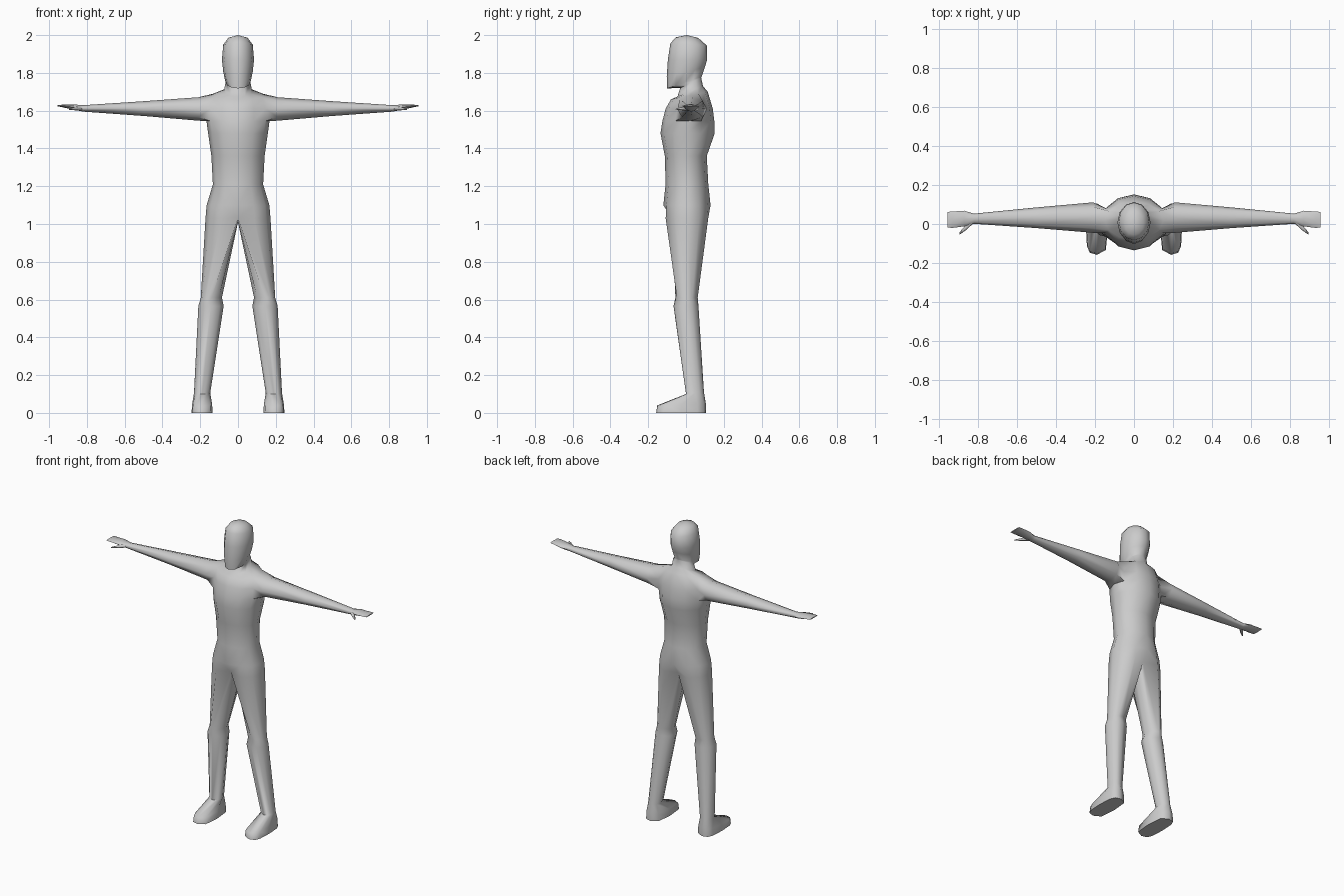
import bpy, bmesh
from math import sin, cos, radians, pi, copysign

cube = bpy.data.objects.get("Cube")
if cube:
    bpy.data.objects.remove(cube)

grey = bpy.data.materials.new("plain grey")
grey.use_nodes = True
colour = (0.6, 0.6, 0.6, 1)
grey.diffuse_color = colour
grey.node_tree.nodes["Principled BSDF"].inputs["Base Color"].default_value = colour

HALF = [0, 30, 60, 90, 120, 150, 180]      # front centre, round the side, to back centre
FULL = HALF + [225, 270, 315]              # the same, closed along the inside


def ring(bm, angles, zf, zb, w, yf, yb, cx=0, p=1):
    """Level or tilted oval: front/back heights, half width, front/back depth."""
    verts = []
    for a in angles:
        s, c = sin(radians(a)), cos(radians(a))
        s, c = (copysign(abs(v) ** p, v) if abs(v) > 1e-6 else 0 for v in (s, c))
        t = (1 - c) / 2
        verts.append(bm.verts.new((cx + w * s, yf + (yb - yf) * t, zf + (zb - zf) * t)))
    return verts


def arm_ring(bm, x, y, ry, z, rz):
    return [bm.verts.new((x, y + ry * sin(a), z - rz * cos(a)))
            for a in ((i - 1) * pi / 4 for i in range(8))]


def bridge(bm, a, b, closed=True, skip=()):
    n = len(a)
    for i in range(n if closed else n - 1):
        if i not in skip:
            j = (i + 1) % n
            bm.faces.new((a[i], a[j], b[j], b[i]))


def loft(bm, rings):
    for a, b in zip(rings, rings[1:]):
        bridge(bm, a, b)
    bm.faces.new(rings[-1])


def finish(bm, name):
    bmesh.ops.mirror(bm, geom=bm.verts[:] + bm.edges[:] + bm.faces[:],
                     axis='X', merge_dist=0.0005)
    bmesh.ops.recalc_face_normals(bm, faces=bm.faces[:])
    mesh = bpy.data.meshes.new(name)
    bm.to_mesh(mesh)
    bm.free()
    mesh.materials.append(grey)
    obj = bpy.data.objects.new(name, mesh)
    bpy.context.collection.objects.link(obj)
    bpy.ops.object.select_all(action='DESELECT')
    obj.select_set(True)
    bpy.context.view_layer.objects.active = obj
    bpy.ops.object.shade_smooth_by_angle(angle=radians(65))


# Body: one welded half skin, mirrored
bm = bmesh.new()

# Torso, from the crotch up to the shoulder tops
torso = [ring(bm, HALF, *r) for r in (
    (1.03, 1.03, .172, -.125, .135),
    (1.10, 1.10, .166, -.12, .13),
    (1.21, 1.21, .133, -.108, .118),
    (1.36, 1.36, .141, -.112, .11),
    (1.48, 1.48, .158, -.135, .152),
    (1.545, 1.545, .167, -.125, .15),
    (1.61, 1.61, .167, -.108, .142),
    (1.66, 1.70, .15, -.08, .115))]
crotch, armpit, middle, shoulder = torso[0], *torso[-3:]
crotch[0].co.y, crotch[6].co.y = -.075, .085
for a, b in zip(torso, torso[1:]):
    bridge(bm, a, b, False, (2, 3) if b in (middle, shoulder) else ())

# Neck and head
head = [shoulder] + [ring(bm, HALF, *r) for r in (
    (1.675, 1.73, .075, -.045, .09),
    (1.72, 1.775, .066, -.03, .08),
    (1.718, 1.78, .066, -.1, .083),
    (1.78, 1.83, .078, -.102, .1),
    (1.87, 1.87, .085, -.096, .112),
    (1.955, 1.945, .078, -.083, .11),
    (1.988, 1.985, .05, -.055, .065))]
for a, b in zip(head, head[1:]):
    bridge(bm, a, b, False)
crown = bm.verts.new((0, .005, 2))
for a, b in zip(head[-1], head[-1][1:]):
    bm.faces.new((a, b, crown))

# Leg and foot, growing out of the lower torso edge
inner = [bm.verts.new((0, y, z)) for y, z in ((.05, 1.015), (.005, 1.01), (-.04, 1.015))]
loft(bm, [crotch + inner] + [ring(bm, FULL, *r) for r in (
    (.61, .61, .056, -.056, .062, .141),
    (.565, .565, .067, -.066, .066, .143),
    (.10, .11, .043, 0, .095, .19),
    (.04, .05, .053, -.152, .105, .19, .6),
    (0, 0, .056, -.158, .105, .19, .6))])

# Arm and flat hand, growing out of the side opening
opening = armpit[2:5] + [middle[4]] + shoulder[4:1:-1] + [middle[2]]
loft(bm, [opening] + [arm_ring(bm, *r) for r in (
    (.21, .033, .078, 1.609, .062),
    (.50, .032, .053, 1.611, .039),
    (.82, .027, .026, 1.612, .017),
    (.87, .028, .04, 1.619, .014),
    (.93, .022, .042, 1.625, .007),
    (.955, .022, .04, 1.626, .003))])
bmesh.ops.delete(bm, geom=[v for v in bm.verts if not v.link_faces], context='VERTS')
finish(bm, "body")

# Thumbs
bm = bmesh.new()
loft(bm, [arm_ring(bm, *r) for r in (
    (.825, .018, .016, 1.612, .012),
    (.862, -.018, .014, 1.611, .009),
    (.896, -.05, .006, 1.608, .003))])
finish(bm, "thumbs")
